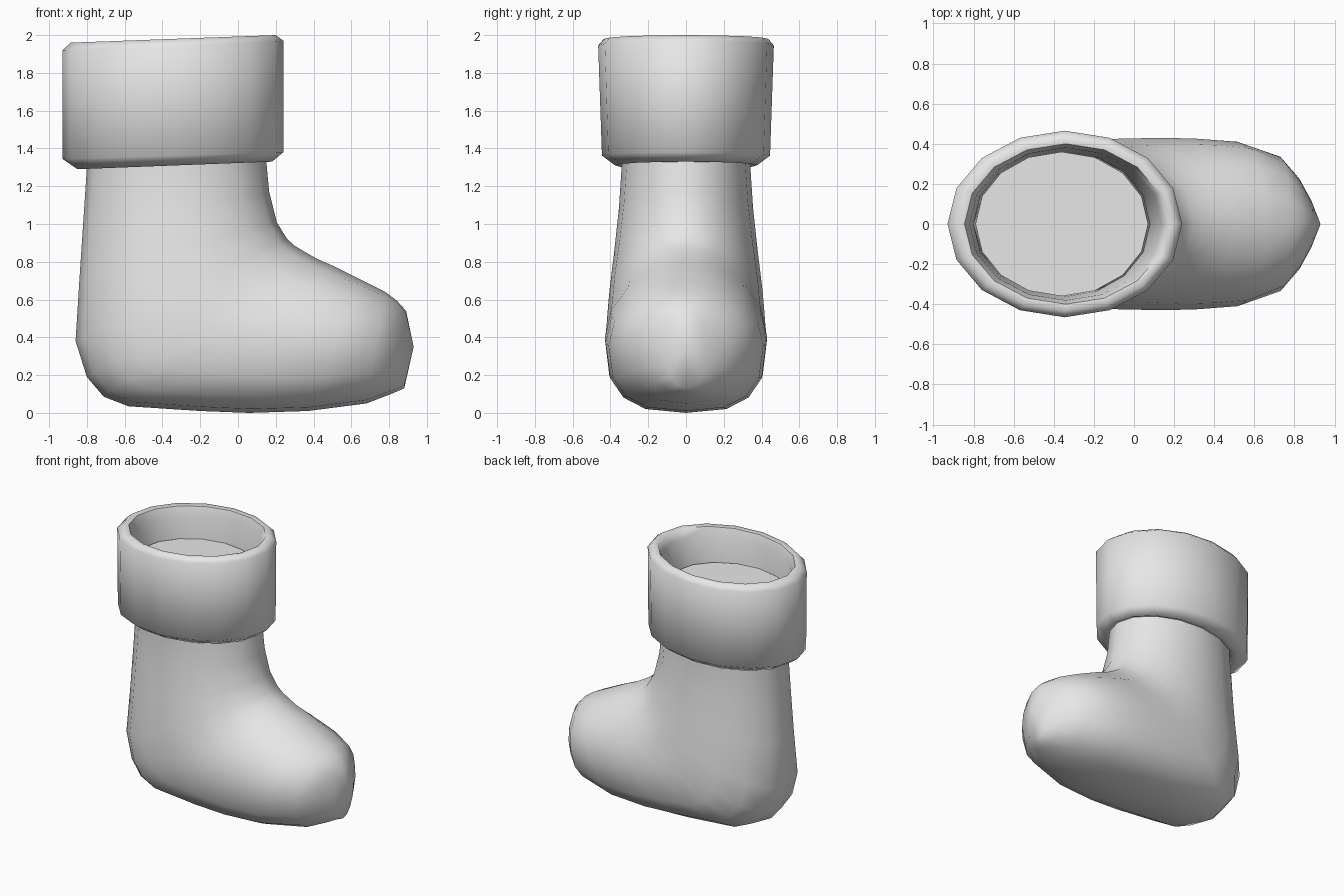
import bpy
import bmesh
import math

SIDES = 16

cube = bpy.data.objects.get("Cube")
if cube:
    bpy.data.objects.remove(cube, do_unlink=True)

# One plain grey for the whole boot
grey = bpy.data.materials.new("plain_grey")
grey.use_nodes = True
grey.diffuse_color = (0.8, 0.8, 0.8, 1)
grey.node_tree.nodes["Principled BSDF"].inputs["Base Color"].default_value = (0.8, 0.8, 0.8, 1)


def ring(bm, back, front, width, power=2.0):
    """Loop spanning two points in the xz plane; power squares off the back half."""
    verts = []
    for i in range(SIDES):
        a = 2 * math.pi * i / SIDES
        c, s = math.cos(a), math.sin(a)
        e = 2 / (power if c < 0 else 2.0)
        u = math.copysign(abs(c) ** e, c)
        v = math.copysign(abs(s) ** e, s)
        x = (back[0] + front[0]) / 2 + u * (front[0] - back[0]) / 2
        z = (back[1] + front[1]) / 2 + u * (front[1] - back[1]) / 2
        verts.append(bm.verts.new((x, v * width, z)))
    return verts


def bridge(bm, a, b):
    for i in range(SIDES):
        j = (i + 1) % SIDES
        bm.faces.new((a[i], a[j], b[j], b[i]))


def loft(name, sections, closed=False, tip=None):
    bm = bmesh.new()
    rings = [ring(bm, *s) for s in sections]
    for a, b in zip(rings, rings[1:]):
        bridge(bm, a, b)
    if closed:
        bridge(bm, rings[-1], rings[0])
    else:
        bm.faces.new(rings[0])
    if tip:
        point = bm.verts.new(tip)
        for i in range(SIDES):
            bm.faces.new((rings[-1][i], rings[-1][(i + 1) % SIDES], point))
    bmesh.ops.recalc_face_normals(bm, faces=bm.faces)
    mesh = bpy.data.meshes.new(name)
    bm.to_mesh(mesh)
    bm.free()
    mesh.materials.append(grey)
    obj = bpy.data.objects.new(name, mesh)
    bpy.context.collection.objects.link(obj)
    bpy.ops.object.select_all(action="DESELECT")
    obj.select_set(True)
    bpy.context.view_layer.objects.active = obj
    bpy.ops.object.shade_smooth_by_angle(angle=math.radians(62))
    return obj


# Leg, heel and foot: loops fan round the ankle from the flat top to the toe
loft("boot_body", [
    ((-.79, 1.73), (.07, 1.75), .36),
    ((-.80, 1.30), (.15, 1.33), .34),
    ((-.82, 1.00), (.165, 1.17), .355),
    ((-.84, .70), (.205, 1.01), .38),
    ((-.86, .38), (.26, .92), .405, 2.1),
    ((-.80, .19), (.30, .885), .415, 2.3),
    ((-.71, .085), (.35, .855), .42, 2.5),
    ((-.58, .035), (.42, .815), .425, 2.7),
    ((-.20, .01), (.50, .78), .43, 2.8),
    ((.06, 0), (.57, .745), .425, 2.8),
    ((.37, .01), (.66, .70), .41, 2.7),
    ((.68, .05), (.78, .64), .335, 2.4),
    ((.81, .10), (.84, .595), .225, 2.2),
    ((.88, .13), (.89, .54), .115),
], tip=(.93, 0, .35))

# Folded cuff: a thick closed band, slightly lower at the heel side
loft("cuff", [
    ((-.80, 1.31), (.14, 1.345), .335),
    ((-.85, 1.29), (.18, 1.33), .375),
    ((-.93, 1.345), (.24, 1.38), .445),
    ((-.93, 1.92), (.24, 1.97), .465),
    ((-.885, 1.96), (.20, 2.0), .435),
    ((-.845, 1.955), (.165, 1.995), .40),
    ((-.82, 1.89), (.14, 1.93), .38),
    ((-.80, 1.68), (.08, 1.70), .365),
], closed=True)
